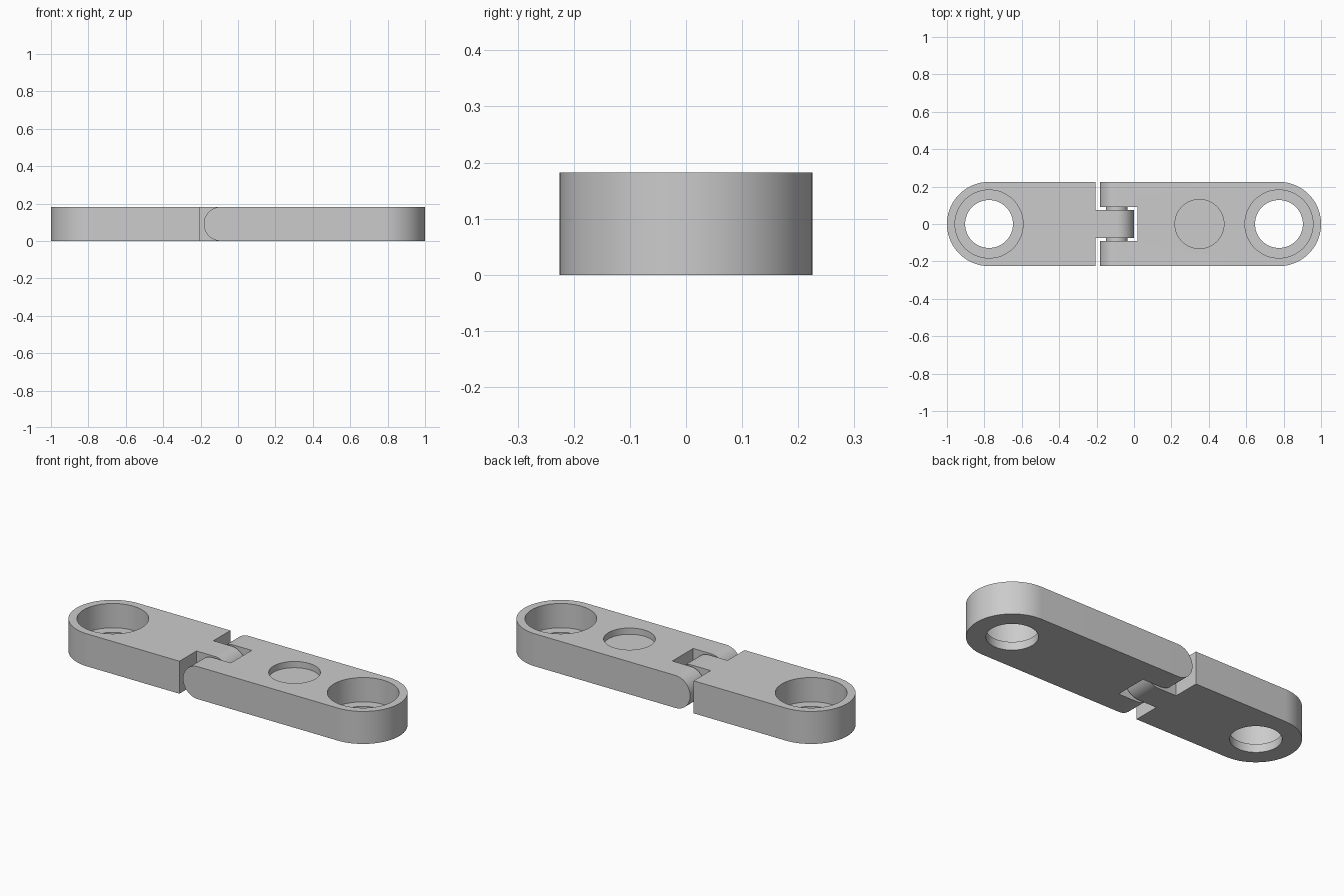
import bpy
import bmesh
from math import sin, cos, pi, radians
from mathutils import Vector

HEIGHT = 0.182
ROUND = HEIGHT / 2      # radius of the hinge knuckles
PIVOT = -0.092          # x of the hinge axis
HALF_W = 0.225          # half width, and radius of the outer ends
EYE = 0.775             # distance of each eyelet from the middle

if "Cube" in bpy.data.objects:
    bpy.data.objects.remove(bpy.data.objects["Cube"])

grey = bpy.data.materials.new("light_grey")
grey.use_nodes = True
grey.diffuse_color = (0.6, 0.6, 0.6, 1)
grey.node_tree.nodes["Principled BSDF"].inputs["Base Color"].default_value = (0.6, 0.6, 0.6, 1)


def arc(cx, cy, r, start, end, steps=48):
    angles = [start + (end - start) * i / steps for i in range(steps + 1)]
    return [(cx + r * cos(a), cy + r * sin(a)) for a in angles]


def prism(name, points, axis, low, high):
    """Extrude a closed profile along z (profile in xy) or y (profile in xz)."""
    def place(p, d):
        return (p[0], p[1], d) if axis == "z" else (p[0], d, p[1])
    bm = bmesh.new()
    base = bm.faces.new([bm.verts.new(place(p, low)) for p in points])
    top = bmesh.ops.extrude_face_region(bm, geom=[base])["geom"]
    move = Vector(place((0, 0), high - low))
    bmesh.ops.translate(bm, vec=move, verts=[v for v in top if isinstance(v, bmesh.types.BMVert)])
    bmesh.ops.recalc_face_normals(bm, faces=bm.faces)
    mesh = bpy.data.meshes.new(name)
    bm.to_mesh(mesh)
    bm.free()
    mesh.materials.append(grey)
    obj = bpy.data.objects.new(name, mesh)
    bpy.context.collection.objects.link(obj)
    return obj


def disc(name, x, r, low, high):
    return prism(name, arc(x, 0, r, 0, 2 * pi, 72)[:-1], "z", low, high)


def combine(obj, tool, operation):
    mod = obj.modifiers.new("combine", "BOOLEAN")
    mod.operation = operation
    mod.solver = "EXACT"
    mod.object = tool
    bpy.context.view_layer.objects.active = obj
    bpy.ops.object.modifier_apply(modifier=mod.name)
    bpy.data.objects.remove(tool)


def smooth(obj):
    bpy.ops.object.select_all(action="DESELECT")
    obj.select_set(True)
    bpy.context.view_layer.objects.active = obj
    bpy.ops.object.shade_smooth_by_angle(angle=radians(30))


def link(name, side, inner_outline):
    """One half: rounded outer end, knuckled inner end, counterbored eyelet."""
    outer = [(side * x, y) for x, y in arc(EYE, 0, HALF_W, -pi / 2, pi / 2)]
    body = prism(name, outer + inner_outline, "z", -0.1, HEIGHT + 0.1)
    knuckle = [(PIVOT + side * x, z) for x, z in arc(0, ROUND, ROUND, pi / 2, 3 * pi / 2)]
    side_profile = knuckle + [(side * 1.2, 0), (side * 1.2, HEIGHT)]
    combine(body, prism("side_cutter", side_profile, "y", -0.4, 0.4), "INTERSECT")
    combine(body, disc("counterbore_cutter", side * EYE, 0.182, 0.046, 0.3), "DIFFERENCE")
    combine(body, disc("hole_cutter", side * EYE, 0.128, -0.1, 0.1), "DIFFERENCE")
    return body


# Left-hand block with the hinge tongue
tongue = [(-0.205, HALF_W), (-0.205, 0.075), (0.05, 0.075)]
tongue_link = link("tongue_link", -1, tongue + [(x, -y) for x, y in reversed(tongue)])
smooth(tongue_link)

# Longer block with the hinge fork and a shallow round recess
fork = [(-0.25, HALF_W), (-0.25, 0.092), (0.02, 0.092)]
fork_link = link("fork_link", 1, fork + [(x, -y) for x, y in reversed(fork)])
combine(fork_link, disc("recess_cutter", 0.35, 0.131, HEIGHT - 0.035, 0.3), "DIFFERENCE")
smooth(fork_link)

# Hinge pin bridging the tongue and the fork
hinge_pin = prism("hinge_pin", arc(PIVOT, ROUND, 0.058, 0, 2 * pi)[:-1], "y", -0.13, 0.13)
smooth(hinge_pin)
